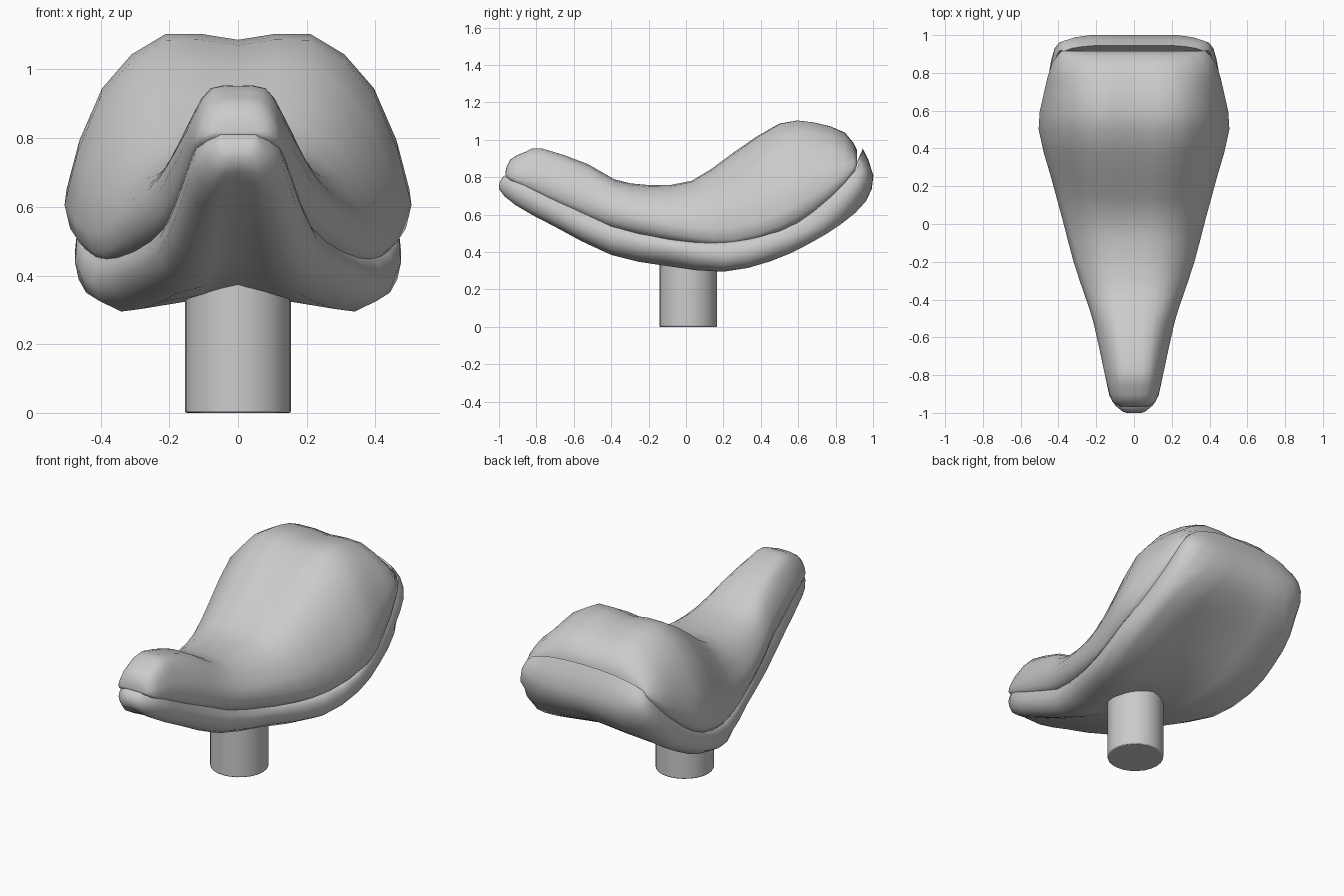
import bpy, bmesh, math
from mathutils import Vector


def spline(pts, n):
    """Catmull-Rom resampling through the given points."""
    p = [pts[0]] + pts + [pts[-1]]
    out = []
    for i in range(1, len(p) - 2):
        a, b, c, d = p[i - 1:i + 3]
        for k in range(n):
            t = k / n
            out.append(0.5 * (2 * b + (c - a) * t + (2 * a - 5 * b + 4 * c - d) * t * t
                              + (3 * b - a - 3 * c + d) * t ** 3))
    return out + [pts[-1]]


def smooth(ob, angle):
    bpy.ops.object.select_all(action='DESELECT')
    ob.select_set(True)
    bpy.context.view_layer.objects.active = ob
    bpy.ops.object.shade_smooth_by_angle(angle=math.radians(angle))


def loft(name, halves, n=2):
    """Skin mirrored half sections (edge to centre) into a closed body."""
    rows = []
    for h in halves:
        pts = [Vector(p) for p in h]
        pts += [Vector((-p.x, p.y, p.z)) for p in reversed(pts[:-1])]
        rows.append(spline(pts, n))
    columns = [spline(list(c), n) for c in zip(*rows)]
    bm = bmesh.new()
    grid = [[bm.verts.new(p) for p in c] for c in columns]
    w, l = len(grid), len(grid[0])
    for i in range(w):
        for j in range(l - 1):
            a, b = grid[i], grid[(i + 1) % w]
            bm.faces.new((a[j], b[j], b[j + 1], a[j + 1]))
    for j in (0, l - 1):
        bm.faces.new([c[j] for c in grid])
    bmesh.ops.recalc_face_normals(bm, faces=bm.faces)
    me = bpy.data.meshes.new(name)
    bm.to_mesh(me)
    bm.free()
    ob = bpy.data.objects.new(name, me)
    bpy.context.collection.objects.link(ob)
    smooth(ob, 60)
    return ob


# cushion: y, then (x, z) of seam, bulge, flank, shoulder, and centre z
cushion = [
    (-.965, .06, .81, .07, .815, .06, .82, .03, .83, .83),
    (-.94, .10, .785, .115, .80, .095, .86, .055, .89, .895),
    (-.86, .12, .745, .14, .78, .115, .88, .07, .93, .935),
    (-.77, .14, .70, .16, .77, .13, .87, .08, .945, .952),
    (-.52, .185, .585, .215, .67, .165, .80, .10, .86, .868),
    (-.38, .22, .53, .26, .61, .20, .73, .11, .78, .788),
    (-.20, .27, .485, .32, .57, .24, .69, .13, .75, .758),
    (.03, .345, .45, .38, .53, .30, .69, .16, .775, .775),
    (.25, .40, .437, .44, .53, .36, .77, .20, .92, .92),
    (.50, .46, .51, .505, .605, .40, .92, .21, 1.085, 1.07),
    (.68, .445, .61, .48, .70, .385, .95, .21, 1.093, 1.078),
    (.85, .41, .76, .435, .81, .37, .94, .20, 1.035, 1.03),
    (.915, .38, .86, .38, .875, .32, .91, .18, .935, .945),
]
loft("seat_cushion", [[(r[1], r[0], r[2]), (r[3], r[0], r[4]), (r[5], r[0], r[6]),
                       (r[7], r[0], r[8]), (0, r[0], r[9])] for r in cushion])

# base shell: y of rim, side, keel; (x, z) of rim, side, keel; centre z
base = [
    (-.965, -.975, -.98, .05, .81, .05, .805, .03, .80, .80),
    (-.96, -.985, -1.0, .07, .80, .07, .77, .04, .74, .74),
    (-.90, -.91, -.91, .12, .775, .13, .72, .09, .65, .66),
    (-.70, -.70, -.70, .16, .675, .17, .60, .11, .535, .56),
    (-.40, -.40, -.40, .21, .55, .235, .46, .15, .385, .44),
    (-.10, -.10, -.10, .30, .475, .325, .41, .22, .325, .365),
    (.20, .20, .20, .40, .45, .425, .375, .34, .295, .35),
    (.45, .45, .45, .455, .50, .475, .44, .40, .35, .40),
    (.65, .65, .65, .45, .60, .465, .52, .40, .44, .49),
    (.80, .80, .83, .43, .72, .45, .63, .38, .55, .58),
    (.89, .93, .96, .41, .82, .42, .74, .28, .67, .68),
    (.92, .97, 1.0, .39, .86, .37, .83, .23, .81, .81),
    (.91, .93, .945, .37, .88, .33, .91, .20, .945, .955),
]
loft("seat_base", [[(r[3], r[0], r[4]), (r[5], r[1], r[6]),
                    (r[7], r[2], r[8]), (0, r[2], r[9])] for r in base])

# round post under the seat
bpy.ops.mesh.primitive_cylinder_add(vertices=24, radius=.155, depth=.42,
                                    location=(0, .012, .21))
post = bpy.context.object
post.name = "seat_post"
bevel = post.modifiers.new("edge", 'BEVEL')
bevel.width = .006
bevel.segments = 2
smooth(post, 40)
